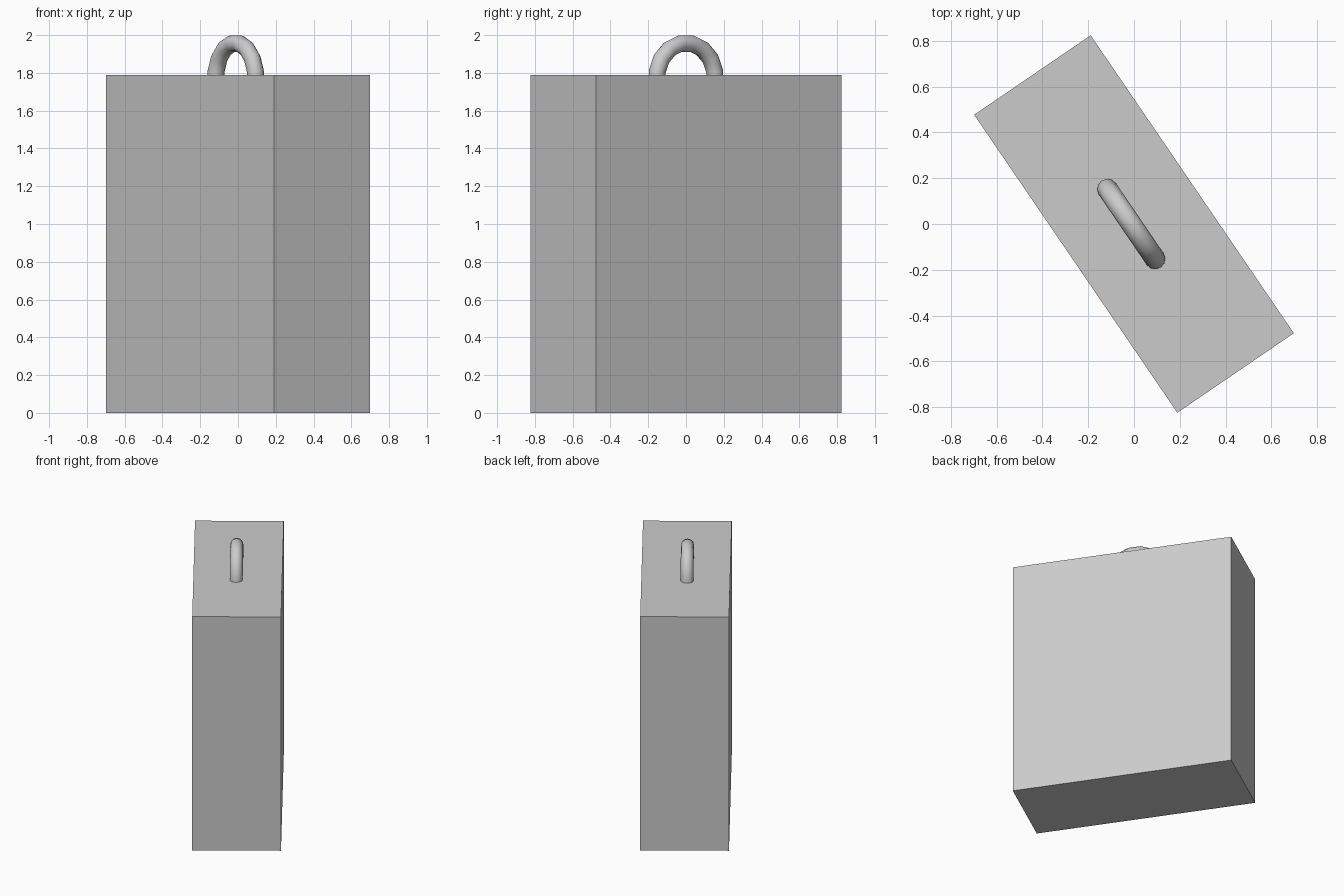
import bpy
import bmesh
from math import radians, cos
from mathutils import Matrix

if "Cube" in bpy.data.objects:
    bpy.data.objects.remove(bpy.data.objects["Cube"])

TURN = radians(34.3)
HEIGHT = 1.79

# Slab body, turned about the vertical axis
bpy.ops.mesh.primitive_cube_add(size=1, location=(0, 0, HEIGHT / 2), rotation=(0, 0, TURN))
body = bpy.context.object
body.name = "body"
body.scale = (0.616, 1.575, HEIGHT)

# Arched handle: upper half of a 16-sided ring, its ends sunk into the body
step = radians(11.25)
bpy.ops.mesh.primitive_torus_add(
    major_radius=0.185 / cos(step), minor_radius=0.045,
    major_segments=16, minor_segments=12)
handle = bpy.context.object
handle.name = "handle"
bm = bmesh.new()
bm.from_mesh(handle.data)
bm.transform(Matrix.Rotation(radians(90), 4, 'Y') @ Matrix.Rotation(step, 4, 'Z'))
bmesh.ops.delete(bm, geom=[v for v in bm.verts if v.co.z < -0.06], context='VERTS')
bmesh.ops.holes_fill(bm, edges=[e for e in bm.edges if e.is_boundary], sides=0)
bmesh.ops.recalc_face_normals(bm, faces=bm.faces)
bm.to_mesh(handle.data)
bm.free()
handle.location = (-0.012, 0, 1.77)
handle.rotation_euler = (0, 0, TURN)
bpy.ops.object.shade_smooth_by_angle(angle=radians(50))
